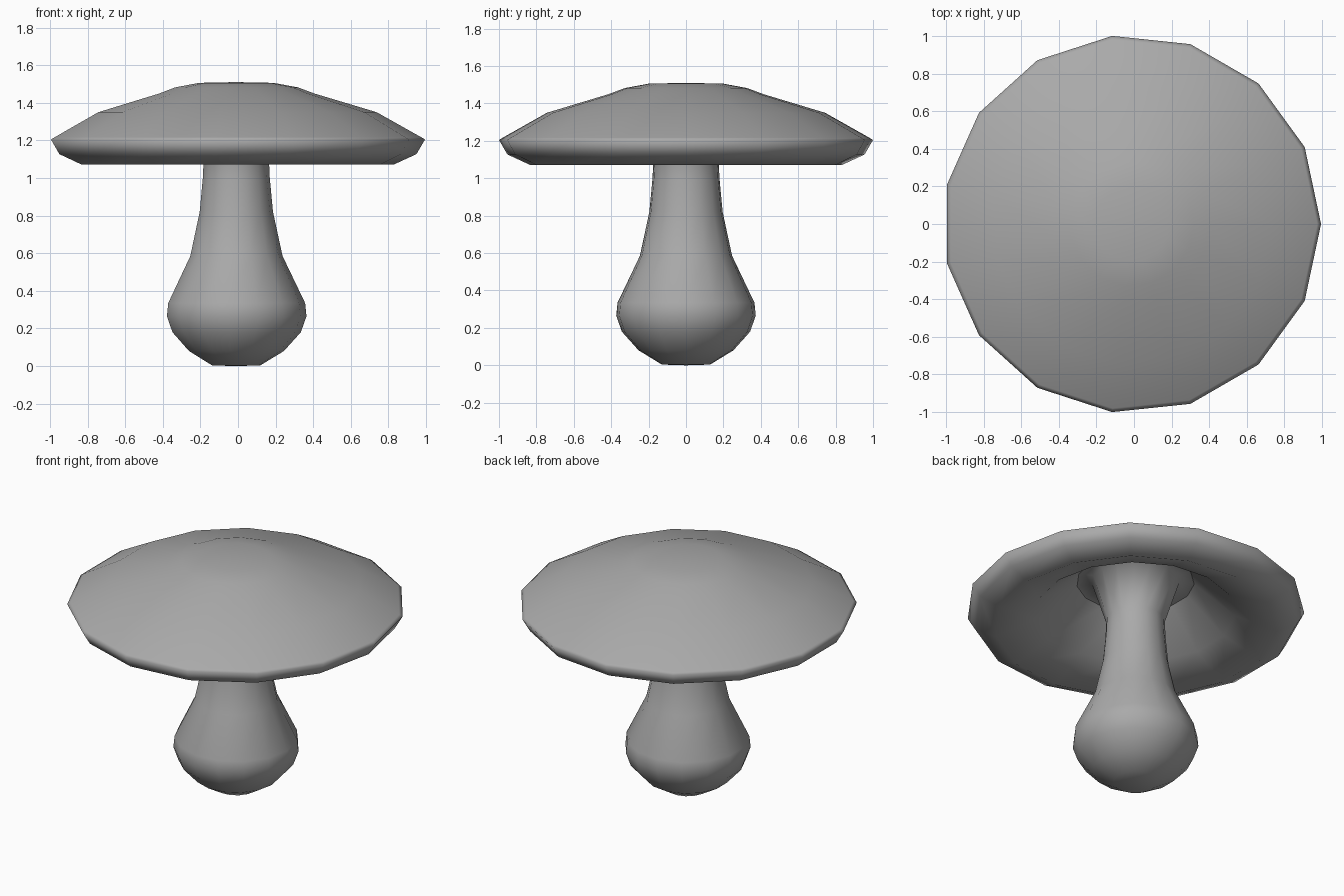
import bpy, bmesh
from math import cos, sin, tau

SIDES = 15
AXIS_X = -0.011  # an odd-sided ring is off-centre in its own bounds

cube = bpy.data.objects.get("Cube")
if cube:
    bpy.data.objects.remove(cube, do_unlink=True)

grey = bpy.data.materials.new("Mushroom grey")
grey.use_nodes = True
colour = (0.4, 0.4, 0.4, 1)
grey.diffuse_color = colour
grey.node_tree.nodes["Principled BSDF"].inputs["Base Color"].default_value = colour


def turned(name, profile):
    """Revolve (radius, height) points; a zero radius makes a pole."""
    bm = bmesh.new()
    rings = []
    for r, z in profile:
        count = SIDES if r > 0 else 1
        rings.append([bm.verts.new((AXIS_X + r * cos(tau * i / SIDES),
                                    r * sin(tau * i / SIDES), z))
                      for i in range(count)])
    for low, high in zip(rings, rings[1:]):
        for i in range(SIDES):
            j = (i + 1) % SIDES
            corners = [low[i % len(low)], low[j % len(low)],
                       high[j % len(high)], high[i % len(high)]]
            bm.faces.new(list(dict.fromkeys(corners)))
    for face in bm.faces:
        face.smooth = True
    mesh = bpy.data.meshes.new(name)
    bm.to_mesh(mesh)
    bm.free()
    mesh.materials.append(grey)
    obj = bpy.data.objects.new(name, mesh)
    bpy.context.collection.objects.link(obj)
    return obj


# Bulbous stem, flaring out where it meets the hollow of the cap
turned("stem", [
    (0, 0), (0.13, 0.004), (0.255, 0.08), (0.345, 0.18), (0.375, 0.265),
    (0.368, 0.335), (0.248, 0.585), (0.197, 0.82), (0.18, 1.0),
    (0.175, 1.11), (0.26, 1.38), (0.35, 1.375),
])

# Cap: hollow underside, sloping lip, rim with a firm edge, then the dome
turned("cap", [
    (0.35, 1.375), (0.595, 1.17), (0.84, 1.072), (0.96, 1.127),
    (1.0055, 1.205), (0.985, 1.217), (0.748, 1.35), (0.415, 1.45),
    (0.33, 1.482), (0.2, 1.506), (0, 1.51),
])
